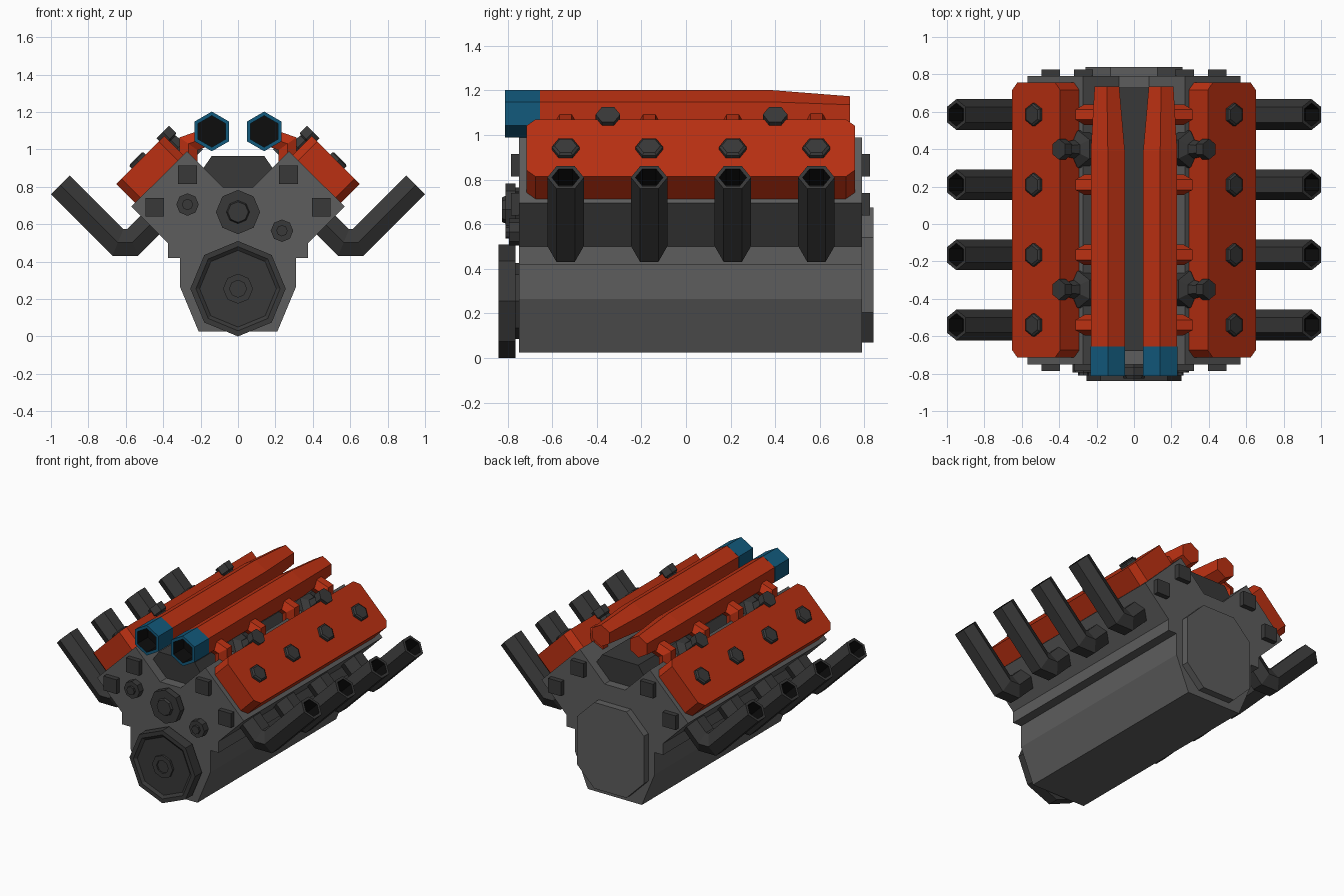
import bpy, bmesh, math
from mathutils import Vector as V

if "Cube" in bpy.data.objects:
    bpy.data.objects.remove(bpy.data.objects["Cube"])

def material(name, rgb):
    m = bpy.data.materials.new(name)
    m.diffuse_color = (*rgb, 1)
    m.use_nodes = True
    m.node_tree.nodes["Principled BSDF"].inputs["Base Color"].default_value = m.diffuse_color
    return m

GRAY = material("block_gray", (.11, .11, .11))
DARK = material("dark_metal", (.04, .04, .04))
RED = material("engine_red", (.5, .03, .006))
BLUE = material("intake_blue", (.006, .1, .2))
BLACK = material("hole_black", (.004, .004, .004))

X, Y, Z = V((1, 0, 0)), V((0, 1, 0)), V((0, 0, 1))
N = V((1, 0, 1)).normalized()      # outward normal of the right cylinder bank
U = V((-1, 0, 1)).normalized()     # up along the bank face
BANK_Y = [-.54, -.165, .21, .585]  # cylinder spacing

def finish(name, bm, mats, mirror):
    bmesh.ops.recalc_face_normals(bm, faces=bm.faces)
    me = bpy.data.meshes.new(name)
    bm.to_mesh(me)
    bm.free()
    for m in mats:
        me.materials.append(m)
    ob = bpy.data.objects.new(name, me)
    bpy.context.collection.objects.link(ob)
    if mirror:
        ob.modifiers.new("mirror", 'MIRROR').use_mirror_merge = False
    return ob

def prism(name, pts, vec, mat, mirror=False):
    """Extrude a closed outline along a vector."""
    bm = bmesh.new()
    a = [bm.verts.new(p) for p in pts]
    b = [bm.verts.new(p + vec) for p in pts]
    bm.faces.new(a)
    bm.faces.new(b)
    for i in range(len(a)):
        j = (i + 1) % len(a)
        bm.faces.new((a[i], a[j], b[j], b[i]))
    return finish(name, bm, [mat], mirror)

def rings(name, sections, ref, sides, mat, mirror=False, hole_from=99):
    """Skin polygon rings (centre, side vector, radius); later ones may be a black hole."""
    bm = bmesh.new()
    loops = []
    for c, side, r in sections:
        loops.append([bm.verts.new(c + ref * r * math.cos(k * math.tau / sides)
                                   + side * r * math.sin(k * math.tau / sides))
                      for k in range(sides)])
    bm.faces.new(loops[0])
    for i in range(len(loops) - 1):
        a, b = loops[i], loops[i + 1]
        for k in range(sides):
            j = (k + 1) % sides
            bm.faces.new((a[k], a[j], b[j], b[k])).material_index = int(i >= hole_from)
    bm.faces.new(loops[-1]).material_index = int(len(loops) - 1 >= hole_from)
    return finish(name, bm, [mat, BLACK] if hole_from < 99 else [mat], mirror)

def lathe(name, base, axis, ref, profile, sides, mat, mirror=False, hole_from=99):
    side = axis.cross(ref)
    return rings(name, [(base + axis * d, side, r) for d, r in profile],
                 ref, sides, mat, mirror, hole_from)

def pipe(name, path, y, r, mat, hole=0):
    """Mitred hexagonal pipe bent in the xz plane, open at its last point if hole > 0."""
    p = [V((x, y, z)) for x, z in path]
    secs = []
    for i in range(len(p)):
        t0 = (p[i] - p[max(i - 1, 0)]).normalized()
        t1 = (p[min(i + 1, len(p) - 1)] - p[i]).normalized()
        t = (t0 + t1).normalized()
        mitre = 1 / max(t.dot(t0), t.dot(t1))
        secs.append((p[i], t.cross(Y) * mitre, r))
    if hole:
        c, s, _ = secs[-1]
        secs += [(c, s, hole), (c - t * .1, s, hole)]
    return rings(name, secs, Y, 6, mat, True, len(p) if hole else 99)

def outline(half, y):
    """Mirror a right-hand half profile into a closed xz outline."""
    return [V((x, y, z)) for x, z in half] + [V((-x, y, z)) for x, z in reversed(half)]

# engine block with both cylinder banks, and the filler in the valley
block = [(.21, .025), (.31, .265), (.31, .42), (.375, .42), (.375, .5),
         (.57, .695), (.272, .99), (.08, .797)]
prism("engine_block", outline(block, -.75), Y * 1.54, GRAY)
prism("valley_cover", outline([(.08, .79), (.185, .9), (.14, .965)], -.68), Y * 1.41, DARK)

# rear flange
prism("rear_flange", outline([(.125, .07), (.26, .205), (.26, .54), (.125, .675)], .78),
      Y * .06, GRAY)

# square plugs on both ends of the heads
for end, y in (("front", -.785), ("rear", .785)):
    for i, (x, z) in enumerate([(.27, .865), (.445, .69)]):
        sq = [V((x + a * .05, y, z + b * .05)) for a, b in ((-1, -1), (1, -1), (1, 1), (-1, 1))]
        prism(f"{end}_plug_{i + 1}", sq, Y * .04, DARK, True)

# crank pulley: dished octagon with a hollow centre boss
lathe("crank_pulley", V((0, -.74, .255)), -Y, Z,
      [(0, .17), (.025, .17), (.025, .255), (.1, .255), (.1, .225), (.085, .205),
       (.085, .08), (.1, .08), (.1, .045), (.09, .045)], 8, DARK)

# upper pulley and the two small idlers
lathe("water_pump_pulley", V((0, -.74, .665)), -Y, Z,
      [(0, .08), (.025, .08), (.025, .118), (.07, .118), (.07, .062), (.085, .055)], 8, DARK)
for name, x, z in (("left_idler", -.27, .705), ("right_idler", .235, .565)):
    lathe(name, V((x, -.74, z)), -Y, Z,
          [(0, .06), (.055, .06), (.055, .03), (.07, .03)], 8, DARK)

# valve covers: chamfered slabs on the bank faces
u0, u1, y0, y1, c = .115, .478, -.715, .757, .04
corners = [(u0 + c, y0), (u1 - c, y0), (u1, y0 + c), (u1, y1 - c),
           (u1 - c, y1), (u0 + c, y1), (u0, y1 - c), (u0, y0 + c)]
prism("valve_cover", [N * .885 + U * u + Y * y for u, y in corners], N * .151, RED, True)

for i, y in enumerate(BANK_Y):
    # cover bolts
    lathe(f"cover_bolt_{i + 1}", N * 1.03 + U * .286 + Y * y, N, Y,
          [(0, .062), (.022, .062), (.03, .05)], 6, DARK, True)
    # exhaust pipes with open ends
    pipe(f"exhaust_pipe_{i + 1}", [(.44, .627), (.565, .502), (.642, .502), (.95, .81)],
         y, .082, DARK, .062)
    # intake branches from the runners down to the heads
    pipe(f"intake_branch_{i + 1}", [(.15, 1.07), (.265, 1.03), (.265, .92)], y, .055, RED)

# capped posts between heads and runners
for i, y in enumerate((-.35, .4)):
    lathe(f"valley_post_{i + 1}", N * .84 + U * .488 + Y * y, N, Y,
          [(0, .1), (.07, .1), (.1, .05), (.155, .04), (.165, .055), (.217, .055)],
          6, DARK, True)

# intake runners tapering to the rear, with blue open mouths at the front
side = Y.cross(Z)
rings("intake_runner", [(V((.14, -.66, 1.096)), side, .105), (V((.14, .39, 1.096)), side, .105),
                        (V((.145, .735, 1.098)), side, .076)], Z, 6, RED, True)
lathe("intake_mouth", V((.14, -.655, 1.096)), -Y, Z,
      [(0, .106), (.158, .106), (.158, .084), (.04, .084)], 6, BLUE, True, hole_from=2)
